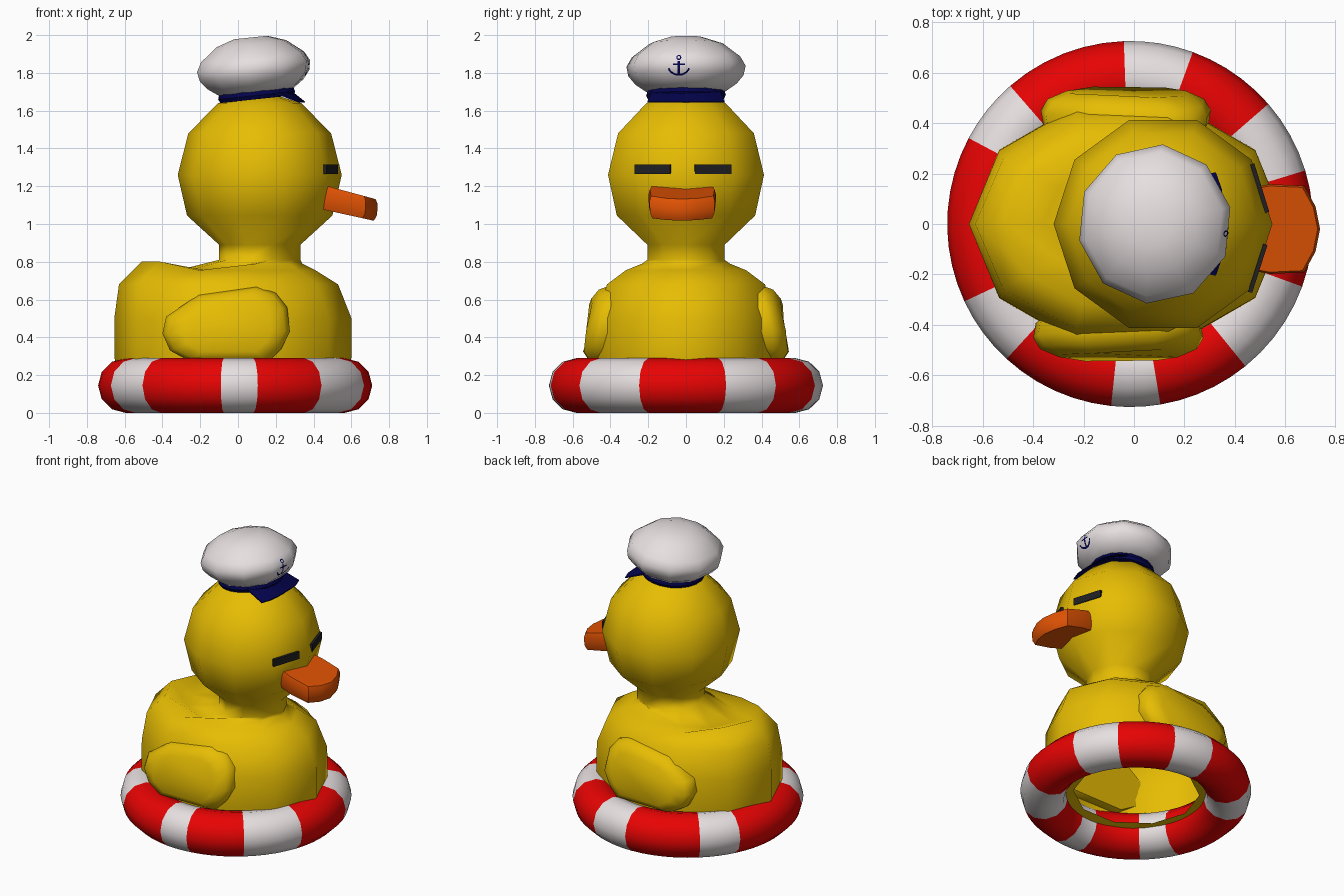
import bpy, bmesh, math
from mathutils import Vector, Matrix
from mathutils.bvhtree import BVHTree

if "Cube" in bpy.data.objects:
    bpy.data.objects.remove(bpy.data.objects["Cube"])


def mat(name, c):
    m = bpy.data.materials.new(name)
    m.diffuse_color = (*c, 1)
    m.use_nodes = True
    m.node_tree.nodes["Principled BSDF"].inputs["Base Color"].default_value = m.diffuse_color
    return m


YELLOW = mat("yellow", (0.80, 0.51, 0.001))
RED = mat("red", (0.83, 0.001, 0.001))
WHITE = mat("white", (0.80, 0.74, 0.75))
ORANGE = mat("orange", (0.75, 0.085, 0.001))
NAVY = mat("navy", (0.001, 0.001, 0.075))
BLACK = mat("black", (0.014, 0.014, 0.016))


def finish(bm, name, mats, angle=60, recalc=True):
    if recalc:
        bmesh.ops.recalc_face_normals(bm, faces=bm.faces[:])
    me = bpy.data.meshes.new(name)
    bm.to_mesh(me)
    bm.free()
    ob = bpy.data.objects.new(name, me)
    bpy.context.collection.objects.link(ob)
    for m in mats:
        me.materials.append(m)
    if angle:
        bpy.ops.object.select_all(action='DESELECT')
        bpy.context.view_layer.objects.active = ob
        ob.select_set(True)
        bpy.ops.object.shade_smooth_by_angle(angle=math.radians(angle))
    return ob


def loft(rings, cap_start=False, cap_end=False):
    """Skin a list of closed rings of points."""
    bm = bmesh.new()
    vs = [[bm.verts.new(p) for p in r] for r in rings]
    n = len(vs[0])
    for a, b in zip(vs, vs[1:]):
        for i in range(n):
            j = (i + 1) % n
            bm.faces.new((a[i], a[j], b[j], b[i]))
    if cap_start:
        bm.faces.new(vs[0][::-1])
    if cap_end:
        bm.faces.new(vs[-1])
    return bm


def oval(z, cx, rx, ry, n=10, phase=0.0):
    return [Vector((cx + rx * math.cos(math.tau * i / n + phase),
                    ry * math.sin(math.tau * i / n + phase), z))
            for i in range(n)]


# Body with open underside and inward rim, raised tail, neck and head
sections = [(0.13, -0.02, 0.40, 0.39), (0.12, -0.025, 0.60, 0.47),
            (0.30, -0.027, 0.628, 0.50), (0.50, -0.027, 0.628, 0.495),
            (0.68, -0.05, 0.58, 0.44), (0.755, -0.06, 0.47, 0.335),
            (0.79, -0.01, 0.35, 0.245),
            (0.81, 0.115, 0.215, 0.215), (0.89, 0.115, 0.215, 0.215),
            (1.045, 0.115, 0.385, 0.385), (1.26, 0.115, 0.434, 0.434),
            (1.48, 0.115, 0.378, 0.378), (1.64, 0.115, 0.22, 0.22),
            (1.69, 0.115, 0.06, 0.06)]
rings = [oval(*s) for s in sections]
for p in rings[5]:                       # tail lip
    if p.x < -0.4:
        p.z += 0.047
        p.x += 0.02
for p in rings[6]:                       # dip in front of the tail
    if p.x < -0.05:
        p.z -= 0.045
finish(loft(rings, cap_end=True), "body_and_head", [YELLOW], 75)

# Wings on both sides
outline = [(-0.40, 0.42), (-0.38, 0.51), (-0.21, 0.625), (0.10, 0.67),
           (0.20, 0.635), (0.26, 0.56), (0.275, 0.43), (0.23, 0.34),
           (0.16, 0.27), (-0.25, 0.27), (-0.36, 0.33)]


def wing_ring(y, s):
    pts = []
    for x, z in outline:
        x, z = -0.06 + (x + 0.06) * s, 0.45 + (z - 0.45) * s
        bend = max(0, abs(x + 0.06) - 0.1) * 0.16    # wraps round the body
        pts.append(Vector((x, y - max(0, z - 0.45) * 0.3 - bend, z)))
    return pts


for side, shift, name in ((-1, 0, "right_wing"), (1, 0.03, "left_wing")):
    bm = loft([wing_ring(0.43, 0.97), wing_ring(0.49, 1), wing_ring(0.53, 0.92),
               wing_ring(0.55, 0.7)], True, True)
    for v in bm.verts:
        v.co = Vector((v.co.x + shift, side * v.co.y, v.co.z))
    finish(bm, name, [YELLOW], 60)

# Striped swim ring, stripes set by angle
edges = [-20, 17, 41, 70, 92, 131, 152, 205, 227.5, 264, 279.5, 309, 340]
stations, tones = [], []
for k, (a, b) in enumerate(zip(edges, edges[1:])):
    steps = max(2, round((b - a) / 6))
    for i in range(steps):
        stations.append(math.radians(a + (b - a) * i / steps))
        tones.append(k % 2)
M = 12
bm = bmesh.new()
vs = []
for a in stations:
    row = []
    for j in range(M):
        t = math.tau * j / M
        r = 0.58 + 0.146 * math.cos(t)
        row.append(bm.verts.new((-0.015 + r * math.cos(a), r * math.sin(a),
                                 0.145 + 0.145 * math.sin(t))))
    vs.append(row)
for i, tone in enumerate(tones):
    a, b = vs[i], vs[(i + 1) % len(vs)]
    for j in range(M):
        k = (j + 1) % M
        bm.faces.new((a[j], b[j], b[k], a[k])).material_index = tone
finish(bm, "swim_ring", [RED, WHITE], 60)

# Beak, a downward sloping wedge
plan = [(0.44, 0.16), (0.54, 0.178), (0.675, 0.172), (0.72, 0.09), (0.738, 0),
        (0.72, -0.09), (0.675, -0.172), (0.54, -0.178), (0.44, -0.16)]


def beak_ring(t, s):
    pts = []
    for x, y in plan:
        x2 = 0.5 + (x - 0.5) * s
        top = 1.188 - 0.27 * (x2 - 0.52)
        bottom = 1.07 - 0.22 * (x2 - 0.48)
        pts.append(Vector((x2, -0.02 + y * s, bottom + (top - bottom) * t)))
    return pts


finish(loft([beak_ring(0, 0.92), beak_ring(0.25, 0.985), beak_ring(0.5, 1),
             beak_ring(0.82, 1), beak_ring(1, 0.96)], True, True),
       "beak", [ORANGE], 50)

# Eyes, slim bars lying on the face
for name, a, b in (("left_eye", (0.466, 0.237), (0.525, 0.045)),
                   ("right_eye", (0.518, -0.08), (0.457, -0.27))):
    a, b = Vector((*a, 0)), Vector((*b, 0))
    d = (b - a).normalized()
    out = Vector((-d.y, d.x, 0))
    quad = [a - out * 0.005, b - out * 0.005, b + out * 0.012, a + out * 0.012]
    bm = loft([[p + Vector((0, 0, z)) for p in quad] for z in (1.265, 1.314)],
              True, True)
    finish(bm, name, [BLACK], 0)

# Tilted sailor hat
PIVOT = Vector((0.083, 0, 1.83))
TILT = (Matrix.Translation(PIVOT) @ Matrix.Rotation(math.radians(-6), 4, 'Y')
        @ Matrix.Translation(-PIVOT))


def hat_rings(sections, n=10, phase=math.radians(12)):
    return [[TILT @ p for p in oval(z, 0.083, r, r * 1.03, n, phase)]
            for z, r in sections]


bm = loft(hat_rings([(1.70, 0.205), (1.74, 0.262), (1.785, 0.298), (1.835, 0.308),
                     (1.885, 0.28), (1.955, 0.19), (1.988, 0.09)]), True, True)
bmesh.ops.recalc_face_normals(bm, faces=bm.faces[:])
tree = BVHTree.FromBMesh(bm)
finish(bm, "hat_crown", [WHITE], 60)

finish(loft(hat_rings([(1.66, 0.196), (1.68, 0.206), (1.715, 0.195)], 20),
            True, True), "hat_band", [NAVY], 40)

# Short visor sloping down at the front
inner, outer = [], []
for i in range(7):
    u = i / 3 - 1
    a = math.radians(62 * u)
    inner.append(Vector((0.085 + 0.19 * math.cos(a), 0.2 * math.sin(a), 1.712)))
    outer.append(Vector((0.355 - 0.03 * u ** 4, 0.205 * u, 1.648)))
shape = [inner, outer, [p - Vector((0, 0, 0.006)) for p in outer],
         [p - Vector((0, 0, 0.014)) for p in inner]]
bm = loft([[row[i] for row in shape] for i in range(7)], True, True)
finish(bm, "hat_visor", [NAVY], 40)

# Anchor emblem: thin strips laid on the hat surface
bm = bmesh.new()


def strip(points, w=0.006, steps=3):
    for (y0, z0), (y1, z1) in zip(points, points[1:]):
        length = math.hypot(y1 - y0, z1 - z0)
        ny, nz = -(z1 - z0) / length * w, (y1 - y0) / length * w
        prev = None
        for i in range(steps + 1):
            y, z = y0 + (y1 - y0) * i / steps, z0 + (z1 - z0) * i / steps
            pair = []
            for s in (1, -1):
                q = Vector((1, y + s * ny, z + s * nz))
                hit = tree.ray_cast(q, Vector((-1, 0, 0)))[0]
                pair.append(bm.verts.new((hit.x + 0.004, q.y, q.z)))
            if prev:
                f = bm.faces.new((prev[0], prev[1], pair[1], pair[0]))
                f.normal_update()
                if f.normal.x < 0:
                    f.normal_flip()
            prev = pair


CY = -0.038
strip([(CY, 1.79), (CY, 1.875)])
strip([(CY - 0.032, 1.845), (CY + 0.032, 1.845)], 0.004)
strip([(CY + 0.055 * math.sin(math.radians(t)),
        1.832 - 0.042 * math.cos(math.radians(t))) for t in range(-80, 81, 20)], 0.005, 1)
strip([(CY + 0.011 * math.cos(math.radians(t)),
        1.882 + 0.011 * math.sin(math.radians(t))) for t in range(0, 361, 45)], 0.003, 1)
finish(bm, "hat_anchor", [NAVY], 0, recalc=False)
